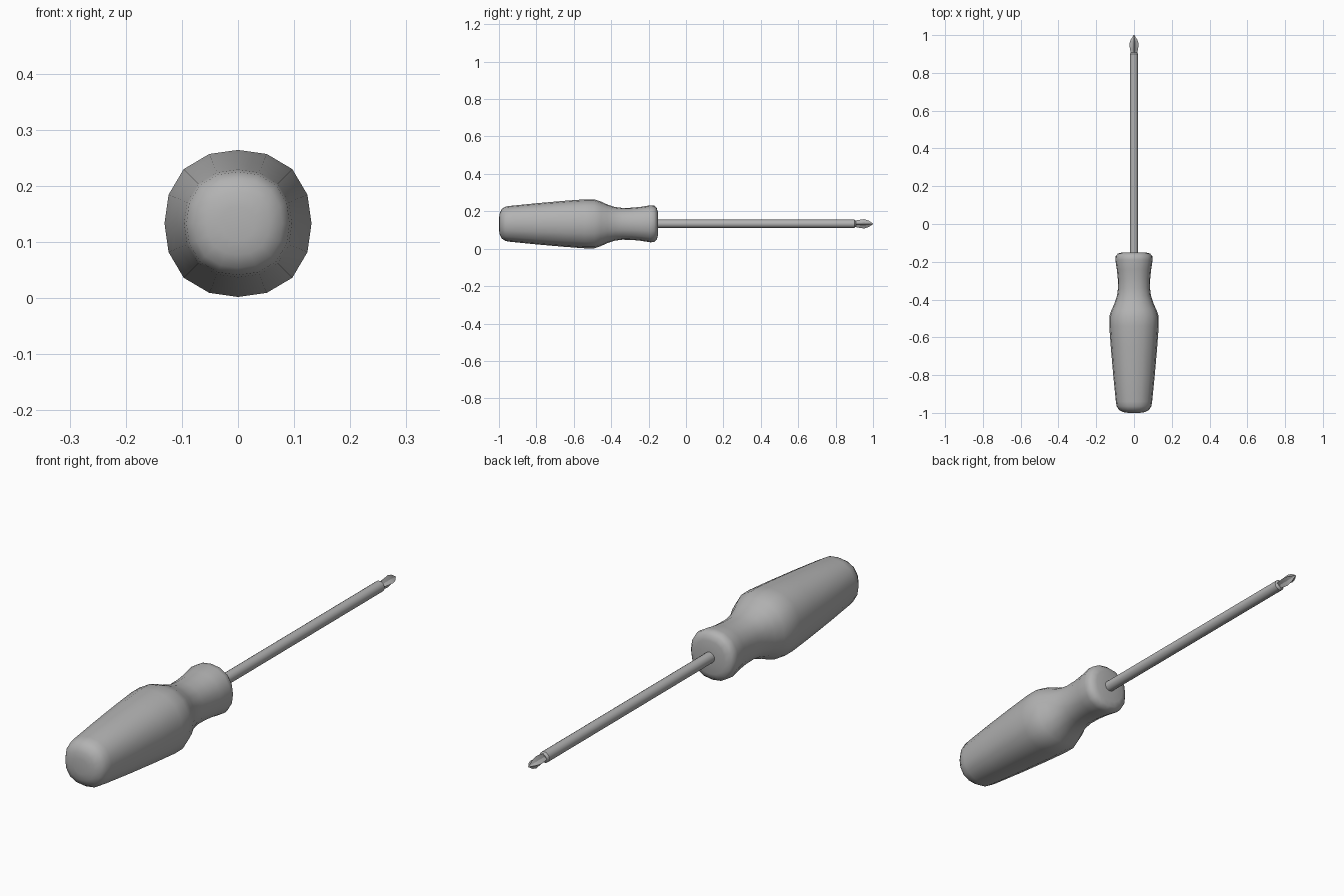
import bpy, bmesh, math

cube = bpy.data.objects.get("Cube")
if cube:
    bpy.data.objects.remove(cube, do_unlink=True)

AXIS_Z = 0.133

grey = bpy.data.materials.new("plain_grey")
grey.use_nodes = True
grey.diffuse_color = (0.45, 0.45, 0.45, 1)
grey.node_tree.nodes["Principled BSDF"].inputs["Base Color"].default_value = grey.diffuse_color


def lathe(name, profile, sides, shape, angle):
    """Sweep (y, radius) rings along y; shape(a) scales the radius at angle a."""
    bm = bmesh.new()
    rings = []
    for y, r in profile:
        ring = []
        for i in range(sides):
            a = math.tau * i / sides
            k = r * shape(a)
            ring.append(bm.verts.new((k * math.cos(a), y, AXIS_Z + k * math.sin(a))))
        rings.append(ring)
    for lo, hi in zip(rings, rings[1:]):
        for i in range(sides):
            j = (i + 1) % sides
            bm.faces.new((lo[i], hi[i], hi[j], lo[j]))
    bm.faces.new(rings[0])
    bm.faces.new(rings[-1])
    bmesh.ops.recalc_face_normals(bm, faces=bm.faces)
    mesh = bpy.data.meshes.new(name)
    bm.to_mesh(mesh)
    bm.free()
    mesh.materials.append(grey)
    obj = bpy.data.objects.new(name, mesh)
    bpy.context.collection.objects.link(obj)
    bpy.ops.object.select_all(action="DESELECT")
    obj.select_set(True)
    bpy.context.view_layer.objects.active = obj
    bpy.ops.object.shade_smooth_by_angle(angle=math.radians(angle))
    return obj


# Handle: slightly squared grip, waist and flared collar
handle_profile = [
    (-1.0, 0.03), (-0.996, 0.056), (-0.985, 0.079), (-0.965, 0.092),
    (-0.94, 0.096), (-0.8, 0.110), (-0.65, 0.123), (-0.54, 0.131),
    (-0.49, 0.131), (-0.455, 0.119), (-0.42, 0.103), (-0.38, 0.090),
    (-0.34, 0.085), (-0.29, 0.086), (-0.24, 0.091), (-0.19, 0.099),
    (-0.17, 0.097), (-0.157, 0.086), (-0.151, 0.066), (-0.15, 0.02),
]
lathe("handle", handle_profile, 16,
      lambda a: 1 + 0.045 * math.sin(2 * a) ** 2, 50)

# Shaft: plain rod with a small chamfer at the tip end
lathe("shaft", [(-0.17, 0.022), (0.9, 0.022), (0.908, 0.014)], 16,
      lambda a: 1, 30)

# Cross-shaped driving tip: four fins with valleys between them
lathe("cross_tip", [(0.9, 0.016), (0.925, 0.021), (0.953, 0.025),
                    (0.975, 0.018), (1.0, 0.002)], 8,
      lambda a: 1 if abs(math.sin(2 * a)) < 0.5 else 0.5, 25)
